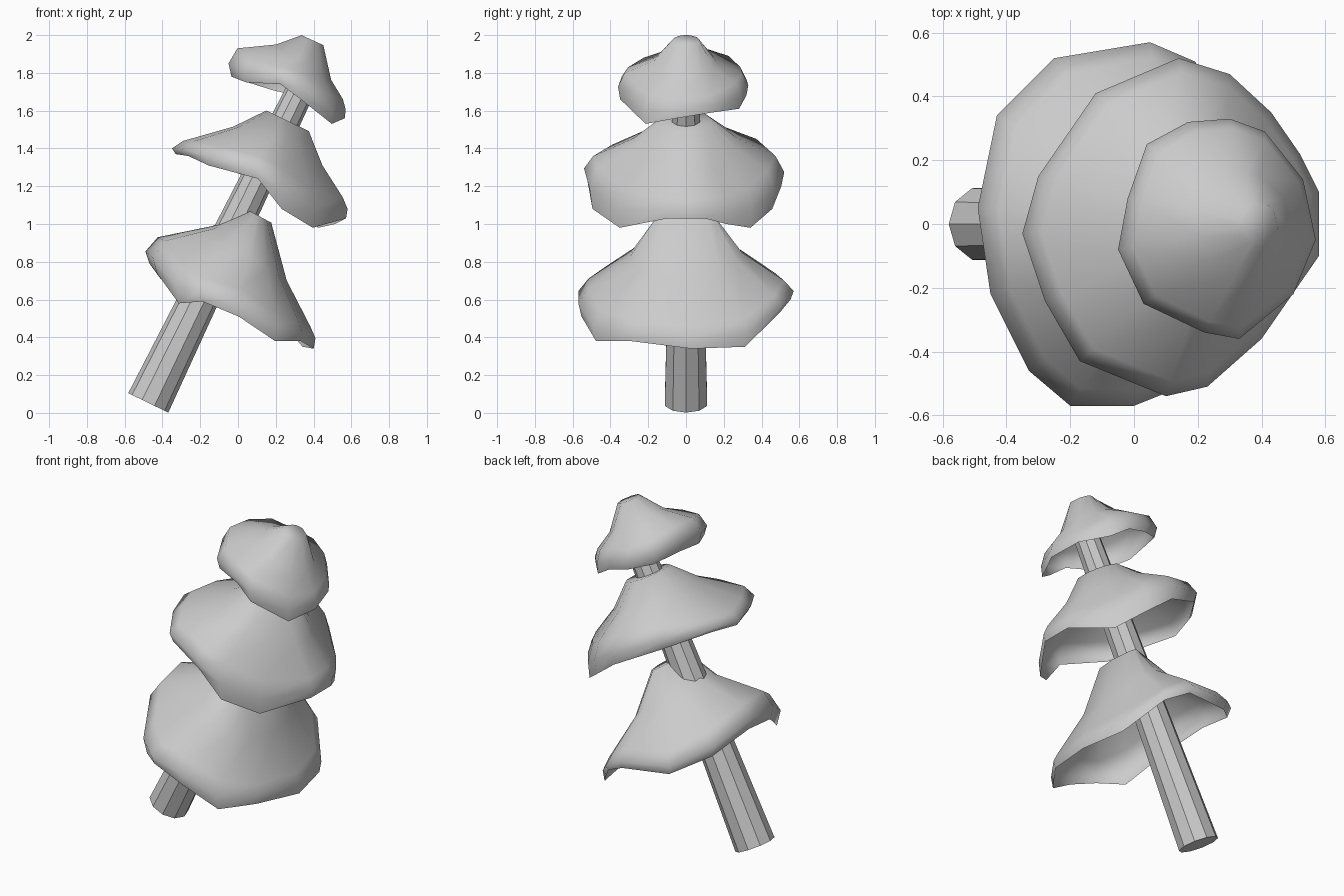
import bpy
import bmesh
from math import atan2, cos, sin, pi
from mathutils import Matrix, Vector

default_cube = bpy.data.objects.get("Cube")
if default_cube:
    bpy.data.objects.remove(default_cube, do_unlink=True)

# One plain grey for the whole tree
GREY = (0.6, 0.6, 0.6, 1.0)
grey = bpy.data.materials.new("plain_grey")
grey.use_nodes = True
grey.diffuse_color = GREY
grey.node_tree.nodes["Principled BSDF"].inputs["Base Color"].default_value = GREY


def finish(bm, name, smooth):
    """Turn a bmesh into a named, coloured object."""
    mesh = bpy.data.meshes.new(name)
    for face in bm.faces:
        face.smooth = smooth
    bm.to_mesh(mesh)
    bm.free()
    mesh.materials.append(grey)
    obj = bpy.data.objects.new(name, mesh)
    bpy.context.collection.objects.link(obj)
    return obj


def leaning_trunk(name, base, top, base_radius, top_radius, sides):
    """Tapered flat-sided cylinder between two points, a corner facing sideways."""
    bm = bmesh.new()
    axis = top - base
    bmesh.ops.create_cone(bm, cap_ends=True, segments=sides, radius1=base_radius,
                          radius2=top_radius, depth=axis.length,
                          matrix=Matrix.Rotation(pi / sides, 4, 'Z'))
    obj = finish(bm, name, smooth=False)
    obj.location = (base + top) / 2
    obj.rotation_euler = (0, atan2(axis.x, axis.z), 0)


def foliage_tier(name, neck, neck_width, neck_depth, tilt, rim, drop):
    """Skirt open below: capped neck, concave waist, rounded shoulder, turned-down lip.

    Each rim entry is x, y, shoulder height, lip height, counter-clockwise."""
    bm = bmesh.new()
    columns = []
    for x, y, shoulder_z, lip_z in rim:
        angle = atan2(y, x - neck.x)
        across = neck_width * cos(angle)
        start = neck + Vector((across * cos(tilt), neck_depth * sin(angle),
                               -across * sin(tilt)))

        def at(reach, z):
            return bm.verts.new((start.x + (x - start.x) * reach,
                                 start.y + (y - start.y) * reach, z))

        columns.append([
            at(0, start.z),
            at(0.35, start.z + (shoulder_z - start.z) * drop),
            at(0.88, shoulder_z + 0.01),
            at(1, (shoulder_z + lip_z) / 2),
            at(0.96, lip_z),
        ])
    for left, right in zip(columns, columns[1:] + columns[:1]):
        for row in range(len(left) - 1):
            bm.faces.new((left[row + 1], right[row + 1], right[row], left[row]))
    bm.faces.new([column[0] for column in columns])
    finish(bm, name, smooth=True)


# Trunk
leaning_trunk("trunk", Vector((-0.475, 0, 0.053)), Vector((0.39, 0, 1.83)),
              0.118, 0.072, sides=10)

# Bottom foliage
bottom_rim = [
    (0.41, 0.03, 0.45, 0.34), (0.35, 0.32, 0.48, 0.35), (0.19, 0.51, 0.61, 0.53),
    (0.05, 0.57, 0.69, 0.6), (-0.25, 0.52, 0.73, 0.62), (-0.43, 0.34, 0.84, 0.71),
    (-0.49, 0.05, 0.92, 0.79), (-0.45, -0.22, 0.9, 0.74), (-0.33, -0.46, 0.77, 0.58),
    (-0.2, -0.57, 0.7, 0.59), (0, -0.57, 0.65, 0.51), (0.2, -0.49, 0.53, 0.38),
    (0.34, -0.3, 0.48, 0.38),
]
foliage_tier("bottom_foliage", Vector((0.115, 0, 1.04)), 0.07, 0.15, 0.5,
             bottom_rim, 0.55)

# Middle foliage
middle_rim = [
    (0.58, 0.1, 1.13, 1.03), (0.52, 0.22, 1.14, 1), (0.43, 0.35, 1.18, 0.98),
    (0.3, 0.47, 1.27, 1.08), (0.14, 0.52, 1.35, 1.2), (-0.12, 0.41, 1.44, 1.32),
    (-0.3, 0.15, 1.44, 1.38), (-0.35, -0.03, 1.43, 1.37), (-0.28, -0.24, 1.43, 1.36),
    (-0.17, -0.43, 1.41, 1.31), (0.1, -0.54, 1.35, 1.24), (0.23, -0.51, 1.29, 1.08),
    (0.4, -0.36, 1.17, 0.98), (0.58, -0.1, 1.13, 1.03),
]
foliage_tier("middle_foliage", Vector((0.265, 0, 1.545)), 0.128, 0.14, 0.45,
             middle_rim, 0.5)

# Top foliage
top_rim = [
    (0.57, -0.05, 1.65, 1.56), (0.53, 0.14, 1.67, 1.59), (0.41, 0.29, 1.74, 1.61),
    (0.3, 0.33, 1.79, 1.68), (0.17, 0.32, 1.82, 1.71), (0.04, 0.25, 1.88, 1.75),
    (-0.02, 0.08, 1.92, 1.78), (-0.05, -0.08, 1.92, 1.78), (0.03, -0.25, 1.87, 1.75),
    (0.22, -0.34, 1.82, 1.74), (0.33, -0.36, 1.79, 1.66), (0.5, -0.22, 1.67, 1.53),
]
foliage_tier("top_foliage", Vector((0.395, 0, 1.973)), 0.065, 0.07, 0.43, top_rim, 0.62)
